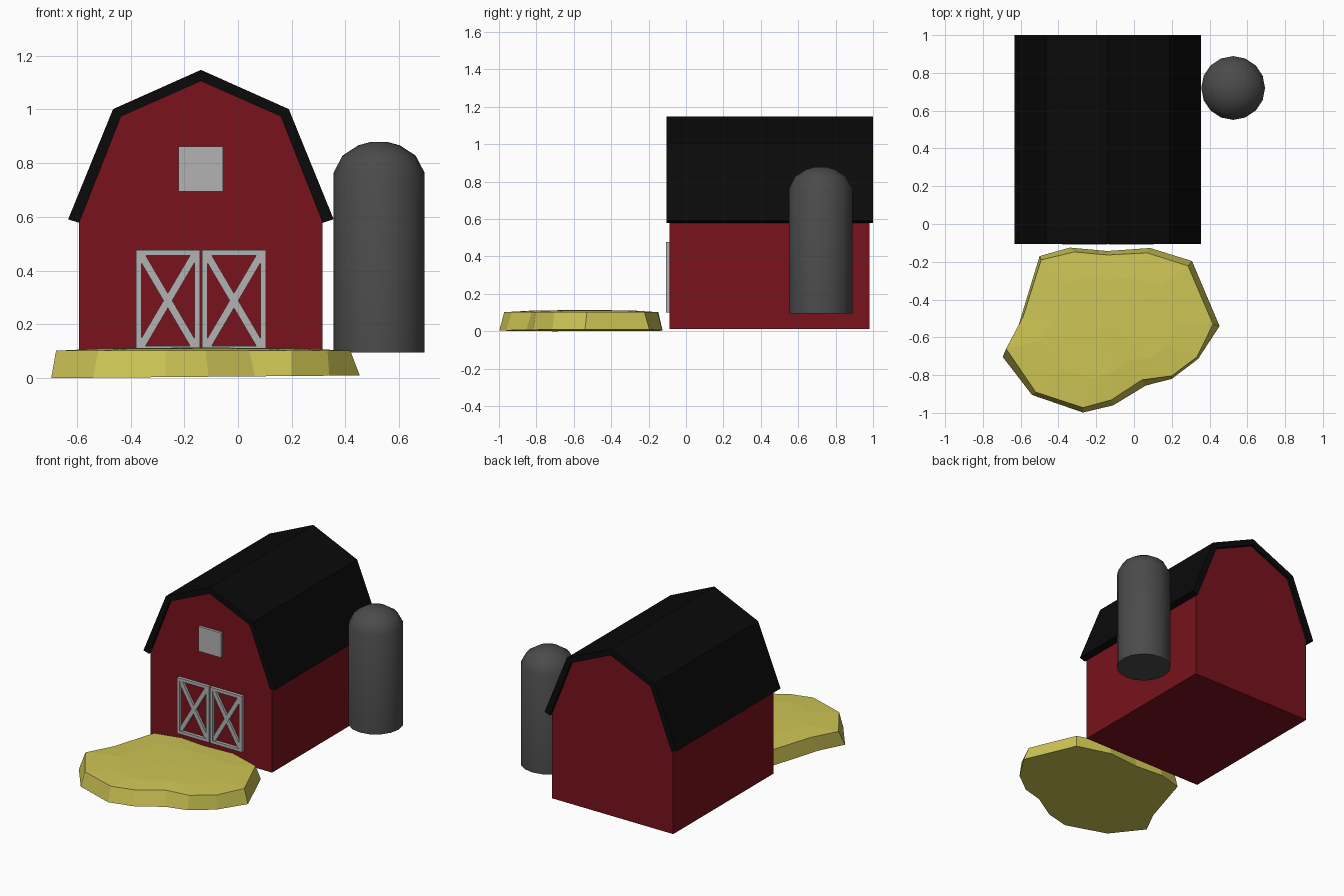
import bpy, bmesh
from math import cos, sin, pi, atan2, hypot
from mathutils import Matrix, Vector

if "Cube" in bpy.data.objects:
    bpy.data.objects.remove(bpy.data.objects["Cube"])

CX = -0.138  # barn centre line


def material(name, rgb):
    m = bpy.data.materials.new(name)
    m.diffuse_color = (*rgb, 1)
    m.use_nodes = True
    m.node_tree.nodes["Principled BSDF"].inputs["Base Color"].default_value = m.diffuse_color
    return m


def finish(bm, name, mat=None):
    bmesh.ops.recalc_face_normals(bm, faces=bm.faces)
    me = bpy.data.meshes.new(name)
    bm.to_mesh(me)
    bm.free()
    ob = bpy.data.objects.new(name, me)
    bpy.context.collection.objects.link(ob)
    if mat:
        me.materials.append(mat)
    return ob


def loft(bm, rings, cap_start=True, cap_end=True):
    loops = [[bm.verts.new(p) for p in r] for r in rings]
    n = len(loops[0])
    for a, b in zip(loops, loops[1:]):
        for i in range(n):
            j = (i + 1) % n
            bm.faces.new((a[i], a[j], b[j], b[i]))
    if cap_start:
        bm.faces.new(loops[0])
    if cap_end:
        bm.faces.new(loops[-1])
    return loops


def extrude_profile(name, pts, y0, y1, mat):
    bm = bmesh.new()
    loft(bm, [[(x, y, z) for x, z in pts] for y in (y0, y1)])
    return finish(bm, name, mat)


def mirrored(half):
    """Profile from left eave to ridge, continued down the right side."""
    pts = [(CX + x, z) for x, z in half]
    return pts + [(CX - x, z) for x, z in reversed(half[:-1])]


def bar(bm, a, b, width, y0, y1):
    """Flat bar between two (x, z) points."""
    dx, dz = b[0] - a[0], b[1] - a[1]
    m = (Matrix.Translation(((a[0] + b[0]) / 2, (y0 + y1) / 2, (a[1] + b[1]) / 2))
         @ Matrix.Rotation(-atan2(dz, dx), 4, 'Y')
         @ Matrix.Diagonal((hypot(dx, dz), y1 - y0, width, 1)))
    bmesh.ops.create_cube(bm, size=1, matrix=m)


red = material("barn_red", (0.19, 0.006, 0.012))
black = material("roof_black", (0.003, 0.003, 0.003))
straw = material("straw_yellow", (0.62, 0.56, 0.09))
steel = material("dark_grey", (0.07, 0.07, 0.07))
pale = material("pale_grey", (0.45, 0.45, 0.45))

# Barn body
slope = [(-0.453, 0.578), (-0.297, 0.974), (0, 1.105)]
extrude_profile("barn_walls", mirrored([(-0.453, 0.012)] + slope), -0.087, 0.98, red)

# Gambrel roof shell
outer = mirrored([(-0.494, 0.591), (-0.327, 1.001), (0, 1.147)])
extrude_profile("roof", outer + mirrored(slope)[::-1], -0.105, 1.0, black)

# Pair of cross-braced doors
for name, x0, x1 in (("left_door", -0.38, -0.142), ("right_door", -0.134, 0.104)):
    bm = bmesh.new()
    z0, z1, w = 0.10, 0.477, 0.02
    h = w / 2
    for z in (z0 + h, z1 - h):
        bar(bm, (x0, z), (x1, z), w, -0.108, -0.086)
    for x in (x0 + h, x1 - h):
        bar(bm, (x, z0 + w), (x, z1 - w), w, -0.108, -0.086)
    bar(bm, (x0 + w, z0 + w), (x1 - w, z1 - w), 0.028, -0.104, -0.086)
    bar(bm, (x0 + w, z1 - w), (x1 - w, z0 + w), 0.028, -0.103, -0.086)
    finish(bm, name, pale)

# Loft hatch
bm = bmesh.new()
bar(bm, (-0.222, 0.778), (-0.055, 0.778), 0.167, -0.104, -0.086)
finish(bm, "loft_hatch", pale)

# Silo with domed top
bm = bmesh.new()
N = 16
rings = [[(0.525 + r * cos(2 * pi * i / N), 0.72 + r * sin(2 * pi * i / N), z)
          for i in range(N)]
         for r, z in ((0.169, 0.095), (0.169, 0.765), (0.136, 0.828),
                      (0.078, 0.866), (0.03, 0.879))]
loft(bm, rings)
silo = finish(bm, "silo", steel)
bpy.context.view_layer.objects.active = silo
silo.select_set(True)
bpy.ops.object.shade_smooth_by_angle(angle=0.8)

# Straw patch: sloping rim and a slightly domed top
base = [(-0.5, -0.17), (-0.34, -0.125), (-0.14, -0.143), (0.085, -0.127),
        (0.307, -0.196), (0.453, -0.54), (0.34, -0.714), (0.2, -0.82),
        (0.063, -0.855), (-0.11, -0.96), (-0.27, -0.998), (-0.54, -0.905),
        (-0.695, -0.704), (-0.614, -0.545)]
rim = [(-0.492, -0.19), (-0.317, -0.148), (-0.14, -0.164), (0.07, -0.153),
       (0.286, -0.222), (0.418, -0.53), (0.333, -0.704), (0.2, -0.804),
       (0.042, -0.825), (-0.12, -0.931), (-0.27, -0.972), (-0.52, -0.89),
       (-0.677, -0.66), (-0.587, -0.49)]
mid = Vector((-0.13, -0.53))
inner = [mid.lerp(Vector(p), 0.65) for p in rim]
bm = bmesh.new()
loops = loft(bm, [[(x, y, 0.01 * (x + 0.695) / 1.15) for x, y in base],
                  [(x, y, 0.102) for x, y in rim],
                  [(x, y, 0.111) for x, y in inner]], cap_end=False)
top = bm.verts.new((mid.x, mid.y, 0.114))
for a, b in zip(loops[-1], loops[-1][1:] + loops[-1][:1]):
    bm.faces.new((a, b, top))
finish(bm, "straw_patch", straw)
